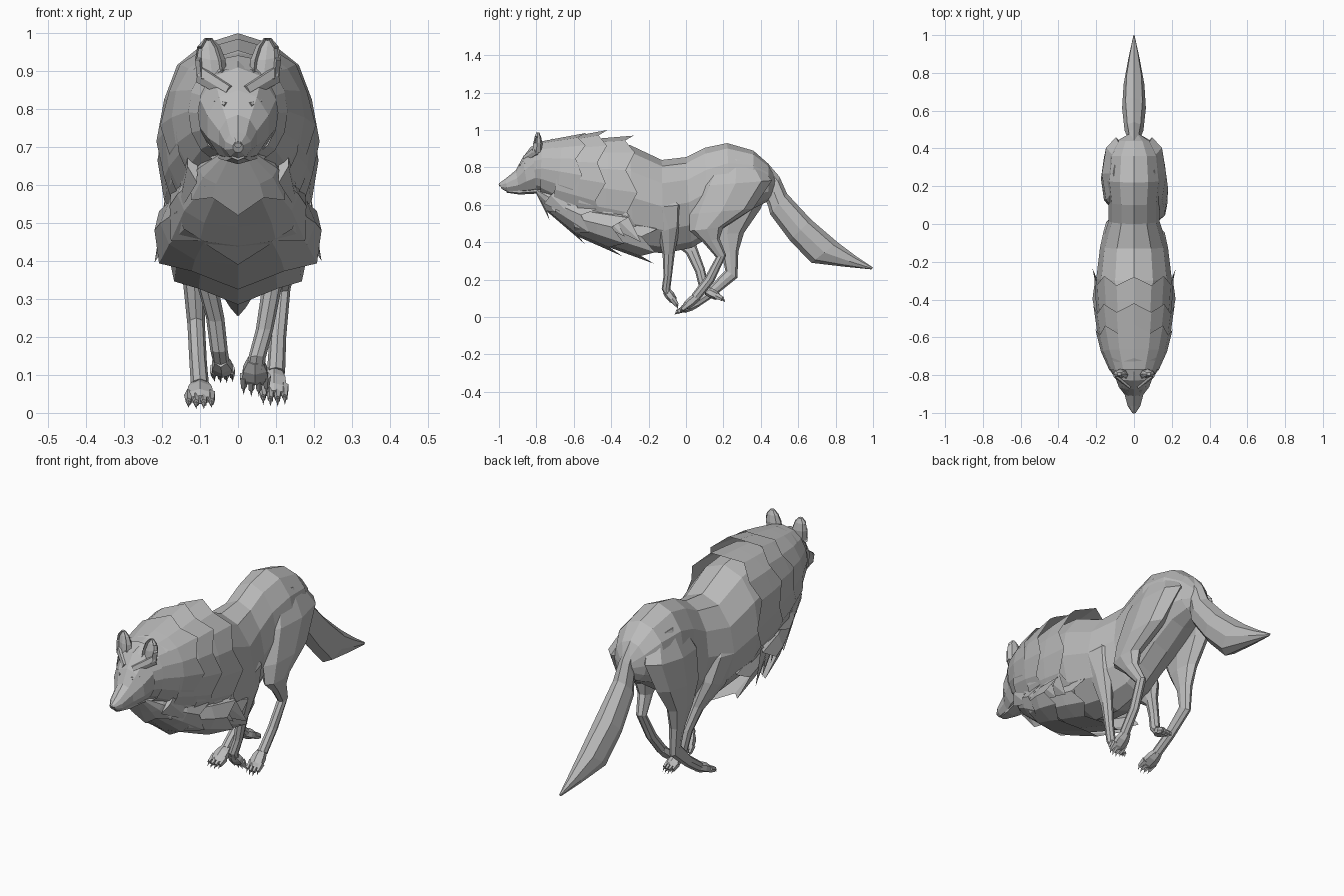
import bpy, bmesh, math, random
from mathutils import Vector, Matrix

random.seed(4)
if "Cube" in bpy.data.objects:
    bpy.data.objects.remove(bpy.data.objects["Cube"])

grey = bpy.data.materials.new("warm grey fur")
grey.use_nodes = True
FUR = (0.5, 0.5, 0.5, 1)
grey.diffuse_color = FUR
grey.node_tree.nodes["Principled BSDF"].inputs["Base Color"].default_value = FUR


def finish(name, bm):
    bmesh.ops.recalc_face_normals(bm, faces=bm.faces)
    mesh = bpy.data.meshes.new(name)
    bm.to_mesh(mesh)
    bm.free()
    mesh.materials.append(grey)
    obj = bpy.data.objects.new(name, mesh)
    bpy.context.collection.objects.link(obj)
    return obj


def loft(name, rings, sides=8, capped=True, jagged=0.0, boxy=1.0):
    """Each ring spans two outline points (y, z) and a half width around x."""
    bm = bmesh.new()
    loops = []
    for i, (ay, az, by, bz, x, w) in enumerate(rings):
        a, b = Vector((x, ay, az)), Vector((x, by, bz))
        loop = []
        for k in range(sides):
            t = math.tau * k / sides
            across = math.copysign(abs(math.sin(t)) ** boxy, math.sin(t))
            p = (a + b) / 2 + (a - b) / 2 * math.cos(t) + Vector((w * across, 0, 0))
            if jagged and i == len(rings) - 1 and k % 2:
                p = p.lerp(loops[-1][k].co, jagged)
            loop.append(bm.verts.new(p))
        loops.append(loop)
    for p, q in zip(loops, loops[1:]):
        for k in range(sides):
            j = (k + 1) % sides
            bm.faces.new((p[k], p[j], q[j], q[k]))
    if capped:
        bm.faces.new(loops[0])
        bm.faces.new(loops[-1])
    return finish(name, bm)


def skirt(name, front, w0, back, w1, sides, jagged):
    """Open fur layer that flares from the front ring to a jagged back edge."""
    mid = [f * .55 + b * .45 for f, b in zip(front, back)]
    rings = [(*front, 0, w0), (*mid, 0, w0 * .4 + w1 * .6), (*back, 0, w1)]
    loft(name, rings, sides, False, jagged, .85)


def spike(name, base, tip, wide, thick, sides=4, end=0.0, up="X"):
    """A flattened cone running from base to tip."""
    base, tip = Vector(base), Vector(tip)
    axis = tip - base
    bm = bmesh.new()
    bmesh.ops.create_cone(bm, cap_ends=True, segments=sides, radius1=wide, radius2=end, depth=axis.length)
    turn = axis.to_track_quat("Z", up).to_matrix().to_4x4()
    bm.transform(Matrix.Translation((base + tip) / 2) @ turn @ Matrix.Diagonal((thick / wide, 1, 1, 1)))
    return finish(name, bm)


def paw(name, heel, toe, width):
    """Wedge shaped foot with four toes and claws."""
    heel, toe = Vector(heel), Vector(toe)
    way = (toe - heel).normalized()
    up = Vector((0, -way.z, way.y)) * (-1 if way.y < 0 else 1)
    rings = []
    for f, h, w in ((0, .022, .55), (.4, .026, .9), (.8, .022, 1), (1, .012, .9)):
        c = heel.lerp(toe, f)
        a, b = c + up * h, c - up * h
        rings.append((a.y, a.z, b.y, b.z, c.x, width * w))
    loft(name, rings, 6)
    for k in (-1.5, -.5, .5, 1.5):
        side = Vector((k * width * .5, 0, 0))
        start = heel.lerp(toe, .7) + side
        end = toe + side + way * (.025 - abs(k) * .007)
        spike(name + "_toe", start, end, width * .3, .018, 5, width * .2)
        spike(name + "_claw", end, end + way * .018 - up * .01, .005, .006)


# Torso
loft("torso", [
    (-.74, .90, -.74, .64, 0, .11), (-.6, .93, -.62, .52, 0, .16),
    (-.45, .94, -.46, .42, 0, .185), (-.3, .92, -.28, .36, 0, .2),
    (-.13, .84, -.12, .34, 0, .18), (0, .855, .03, .37, 0, .135),
    (.1, .905, .13, .43, 0, .135), (.22, .93, .24, .5, 0, .15),
    (.36, .89, .36, .58, 0, .135), (.44, .82, .44, .62, 0, .09),
    (.48, .75, .47, .66, 0, .03)], 12)

# Tail
loft("tail", [
    (.44, .82, .42, .64, 0, .03), (.5, .75, .44, .59, 0, .04),
    (.54, .66, .45, .55, 0, .05), (.67, .52, .555, .41, 0, .063),
    (.81, .4, .67, .29, 0, .055), (.91, .325, .84, .27, 0, .03),
    (1, .265, .99, .255, 0, .004)])

# Hind legs
hips = [(.16, .86, .38, .83, .06, .05), (.07, .7, .46, .73, .095, .075)]
loft("hind_leg_left", hips + [
    (.02, .55, .36, .58, .125, .055), (.02, .46, .2, .48, .135, .042),
    (.09, .4, .18, .42, .13, .03), (.16, .32, .215, .33, .115, .023),
    (.1, .21, .15, .19, .105, .022), (.03, .12, .07, .09, .1, .024)])
paw("hind_paw_left", (.095, .06, .11), (.095, -.01, .05), .038)
loft("hind_leg_right", [(ay, az, by, bz, -x, w) for ay, az, by, bz, x, w in hips] + [
    (.08, .55, .4, .58, -.12, .055), (.13, .44, .31, .45, -.12, .04),
    (.19, .34, .28, .35, -.115, .03), (.21, .25, .275, .21, -.11, .023),
    (.12, .155, .15, .11, -.105, .023), (.03, .09, .06, .05, -.1, .024)])
paw("hind_paw_right", (-.1, .06, .075), (-.1, -.03, .035), .04)

# Front legs
shoulder = [(-.26, .68, -.08, .7, .08, .05), (-.24, .58, -.01, .6, .12, .06)]
loft("front_leg_left", shoulder + [
    (-.15, .45, -.03, .49, .12, .042), (-.125, .33, -.06, .34, .09, .026),
    (-.12, .22, -.075, .22, .07, .023), (-.13, .15, -.085, .14, .05, .023),
    (-.11, .11, -.07, .11, .045, .024)])
paw("front_paw_left", (.045, -.105, .14), (.045, -.06, .08), .04)
loft("front_leg_right", [(ay, az, by, bz, -x, w) for ay, az, by, bz, x, w in shoulder] + [
    (-.12, .43, .03, .49, -.12, .04), (.0, .34, .06, .37, -.085, .028),
    (.05, .24, .1, .26, -.06, .024), (.07, .16, .12, .17, -.05, .023),
    (.11, .12, .13, .16, -.045, .022)])
paw("front_paw_right", (-.045, .11, .14), (-.04, .18, .105), .032)

# Head and muzzle
loft("head", [
    (-1, .715, -.985, .685, 0, .014), (-.965, .74, -.955, .668, 0, .036),
    (-.91, .785, -.89, .662, 0, .052), (-.875, .85, -.84, .66, 0, .085),
    (-.83, .91, -.77, .665, 0, .105), (-.74, .94, -.68, .68, 0, .13)], 10)
spike("nose", (0, -.975, .715), (0, -1, .705), .018, .014, 6, .01)
loft("lower_jaw", [
    (-.965, .69, -.96, .665, 0, .018), (-.9, .69, -.89, .655, 0, .036),
    (-.8, .7, -.8, .66, 0, .06)], 6)
for s, word in ((1, "left"), (-1, "right")):
    spike("eye_" + word, (s * .032, -.885, .81), (s * .062, -.86, .822), .007, .009, 6, .003)
    spike("brow_" + word, (s * .025, -.862, .845), (s * .1, -.8, .89), .01, .02, 6, .012)
    # Rounded ear with a hollow front
    ear = loft("ear_" + word, [
        (-.83, .88, -.77, .88, s * .068, .04), (-.825, .93, -.768, .93, s * .073, .04),
        (-.815, .965, -.775, .965, s * .077, .03), (-.803, .987, -.785, .987, s * .078, .01)])
    bm = bmesh.new()
    bm.from_mesh(ear.data)
    front = [f for f in bm.faces if f.normal.y < -.5]
    bmesh.ops.inset_region(bm, faces=front, thickness=.007)
    bmesh.ops.translate(bm, vec=(0, .014, 0), verts=list({v for f in front for v in f.verts}))
    bm.to_mesh(ear.data)
    bm.free()

# Overlapping mane layers flaring backwards
for name, front, w0, back, w1 in (
        ("cheek_ruff", (-.82, .91, -.8, .67), .105, (-.71, .955, -.69, .63), .155),
        ("neck_mane", (-.77, .94, -.78, .65), .13, (-.53, .985, -.58, .53), .205),
        ("middle_mane", (-.66, .955, -.72, .56), .165, (-.42, 1, -.44, .43), .215),
        ("shoulder_mane", (-.52, .95, -.6, .46), .185, (-.28, .97, -.24, .36), .212)):
    skirt(name, front, w0, back, w1, 16, .35)

# Chest fur layers hanging down to a low keel
for name, front, w0, back, w1 in (
        ("throat_fur", (-.8, .7, -.8, .66), .05, (-.6, .68, -.73, .52), .14),
        ("upper_chest_fur", (-.72, .68, -.75, .57), .1, (-.45, .64, -.54, .39), .2),
        ("lower_chest_fur", (-.6, .62, -.6, .44), .16, (-.3, .6, -.34, .325), .235),
        ("keel_fur", (-.45, .6, -.43, .38), .17, (-.15, .53, -.17, .285), .19)):
    skirt(name, front, w0, back, w1, 12, .5)

# Flat tufts lying along the seam between mane and chest
for s, word in ((1, "left"), (-1, "right")):
    for i in range(5):
        f = i / 4
        x, y, z = .12 + .06 * f, -.72 + .36 * f, .65 - .13 * f
        size = random.uniform(.9, 1.15)
        tip = (s * (x + .04), y + .13 * size, z - .13 * size)
        spike("tuft_" + word, (s * x, y, z), tip, .06, .014, up="Y")
